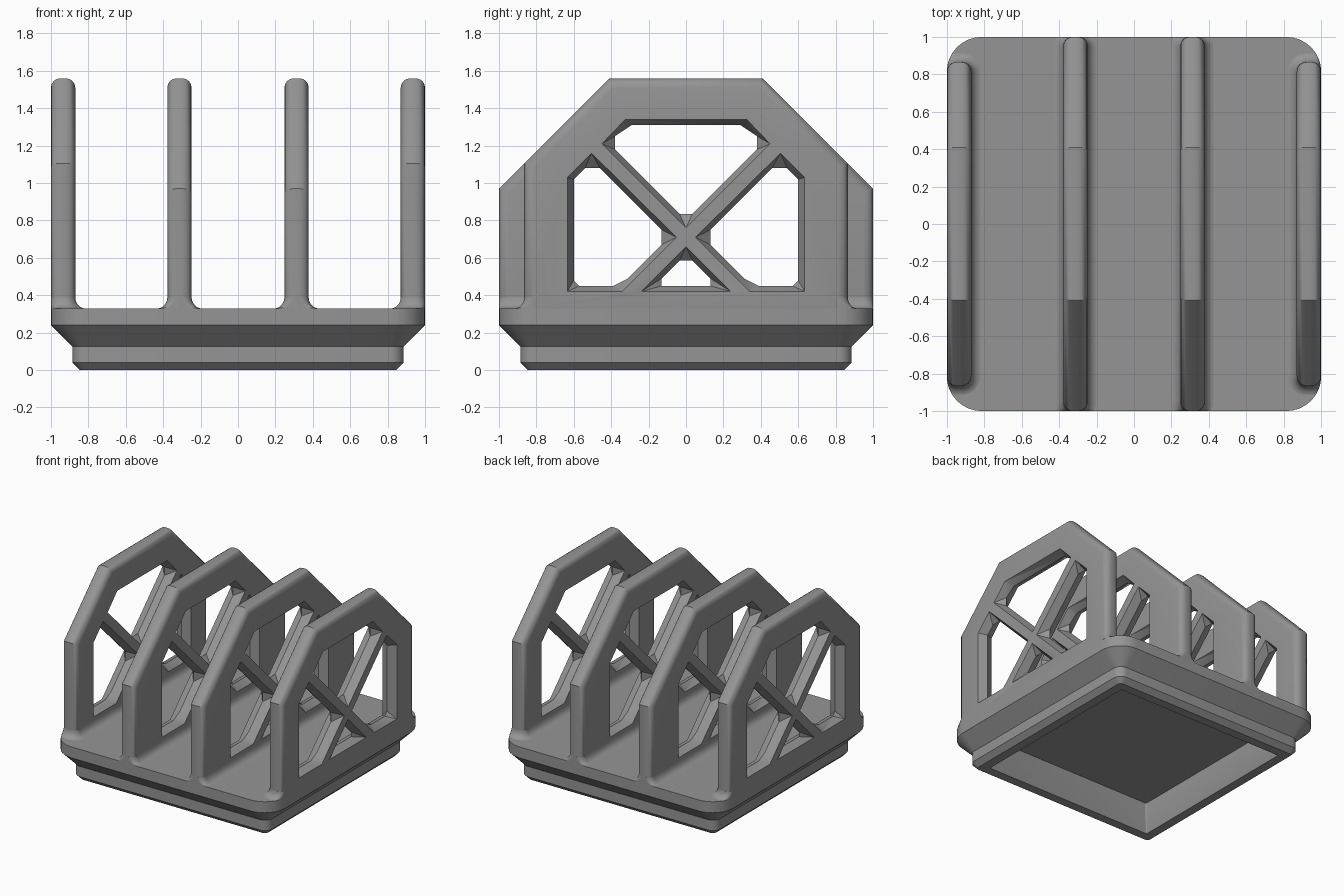
import bpy, bmesh, math
from mathutils import Vector

if "Cube" in bpy.data.objects:
    bpy.data.objects.remove(bpy.data.objects["Cube"])

grey = bpy.data.materials.new("grey plastic")
grey.diffuse_color = (0.3, 0.3, 0.3, 1)
grey.use_nodes = True
grey.node_tree.nodes["Principled BSDF"].inputs["Base Color"].default_value = grey.diffuse_color

TOP = 0.33      # upper face of the base plate
HALF_T = 0.065  # half thickness of a divider
PLATE_R = 0.185


def make_object(name, bm):
    bmesh.ops.recalc_face_normals(bm, faces=bm.faces[:])
    mesh = bpy.data.meshes.new(name)
    bm.to_mesh(mesh)
    bm.free()
    mesh.materials.append(grey)
    ob = bpy.data.objects.new(name, mesh)
    bpy.context.collection.objects.link(ob)
    return ob


def smooth(ob):
    bpy.ops.object.select_all(action='DESELECT')
    ob.select_set(True)
    bpy.context.view_layer.objects.active = ob
    bpy.ops.object.shade_smooth_by_angle(angle=math.radians(32))


def ring(hx, hy, r, z, cx=0.0, n=8):
    """Rounded rectangle at height z."""
    pts = []
    for q, (sx, sy) in enumerate(((1, 1), (-1, 1), (-1, -1), (1, -1))):
        for i in range(n + 1):
            a = (q + i / n) * math.pi / 2
            pts.append(Vector((cx + sx * (hx - r) + r * math.cos(a),
                               sy * (hy - r) + r * math.sin(a), z)))
    return pts


def loft(bm, rings):
    rows = [[bm.verts.new(p) for p in r] for r in rings]
    n = len(rows[0])
    for a, b in zip(rows, rows[1:]):
        for i in range(n):
            j = (i + 1) % n
            bm.faces.new((a[i], a[j], b[j], b[i]))
    bm.faces.new(rows[0])
    bm.faces.new(rows[-1])


def clamp_to_plate(p):
    """Keep a point inside the rounded outline of the plate."""
    x, y = max(-1, min(1, p.x)), max(-1, min(1, p.y))
    c = 1 - PLATE_R
    dx, dy = abs(x) - c, abs(y) - c
    if dx > 0 and dy > 0 and math.hypot(dx, dy) > PLATE_R:
        k = PLATE_R / math.hypot(dx, dy)
        x, y = math.copysign(c + dx * k, x), math.copysign(c + dy * k, y)
    return Vector((x, y, p.z))


# Base plate with stepped foot and a shallow hollow underneath
base_profile = [  # half width, corner radius, height
    (0.74, 0.01, 0.24), (0.74, 0.01, 0.12), (0.77, 0.01, 0.0),
    (0.845, 0.03, 0.0), (0.885, 0.07, 0.04), (0.885, 0.07, 0.125),
    (1.0, PLATE_R, 0.24), (1.0, PLATE_R, TOP)]
bm = bmesh.new()
loft(bm, [ring(h, h, r, z) for h, r, z in base_profile])
smooth(make_object("base_plate", bm))


# Window openings: wide mouth on the faces, narrower waist at mid thickness
def both(half):
    return half + [(-y, z) for y, z in half]


def flip(pts):
    return [(-y, z) for y, z in pts]


top_mouth = both([(0, 0.76), (0.45, 1.21), (0.325, 1.34)])
top_waist = both([(0.035, 0.835), (0.38, 1.18), (0.38, 1.25), (0.29, 1.31)])
low_mouth = [(0, 0.66), (0.24, 0.42), (-0.24, 0.42)]
low_waist = both([(0.035, 0.585), (0.13, 0.49), (0.13, 0.45)])
side_mouth = [(0.05, 0.71), (0.34, 0.42), (0.635, 0.42), (0.635, 1.03), (0.505, 1.16)]
side_waist = [(0.13, 0.75), (0.13, 0.67), (0.31, 0.49), (0.39, 0.45), (0.57, 0.45),
              (0.6, 0.48), (0.6, 1.02), (0.54, 1.08), (0.46, 1.08)]
windows = [(top_mouth, top_waist), (low_mouth, low_waist),
           (side_mouth, side_waist), (flip(side_mouth), flip(side_waist))]


def window_cutter(cx):
    bm = bmesh.new()
    for mouth, waist in windows:
        for s in (-1, 1):
            seen = set()
            verts = []
            for pts, x in ((mouth, s * (HALF_T + 0.001)), (waist, 0.0)):
                for y, z in pts:
                    if (x, abs(y) if y == 0 else y, z) not in seen:
                        seen.add((x, abs(y) if y == 0 else y, z))
                        verts.append(bm.verts.new((x, y, z)))
            bmesh.ops.convex_hull(bm, input=verts)
            # open the hull at the waist so both halves join
            inner = [f for f in bm.faces if all(abs(v.co.x) < 1e-6 for v in f.verts)]
            bmesh.ops.delete(bm, geom=inner, context='FACES_ONLY')
    bmesh.ops.remove_doubles(bm, verts=bm.verts[:], dist=1e-5)
    bmesh.ops.translate(bm, verts=bm.verts[:], vec=(cx, 0, 0))
    ob = make_object("window_cutter", bm)
    ob.hide_render = True
    return ob


def divider(name, cx, half_len):
    # Panel outline with 45 degree shoulders, extruded and rounded
    outline = [(half_len, 0.28), (half_len, 1.97 - half_len), (0.41, 1.56)]
    outline += [(-y, z) for y, z in reversed(outline)]
    bm = bmesh.new()
    sides = [[bm.verts.new((cx + s * HALF_T, y, z)) for y, z in outline] for s in (-1, 1)]
    n = len(outline)
    for i in range(n):
        j = (i + 1) % n
        bm.faces.new((sides[0][i], sides[0][j], sides[1][j], sides[1][i]))
    for s in sides:
        bm.faces.new(s)
    rim = [e for e in bm.edges if abs(e.verts[0].co.x - e.verts[1].co.x) < 1e-6]
    bmesh.ops.recalc_face_normals(bm, faces=bm.faces[:])
    bmesh.ops.bevel(bm, geom=rim, offset=0.05, segments=4, profile=0.5, affect='EDGES')
    panel = make_object(name, bm)

    # Cut the windows, leaving the crossed struts
    cutter = window_cutter(cx)
    mod = panel.modifiers.new("windows", 'BOOLEAN')
    mod.operation = 'DIFFERENCE'
    mod.solver = 'EXACT'
    mod.object = cutter
    bpy.context.view_layer.objects.active = panel
    bpy.ops.object.modifier_apply(modifier=mod.name)
    bpy.data.objects.remove(cutter)
    smooth(panel)

    # Concave fillet where the panel meets the plate
    bm = bmesh.new()
    r = 0.06
    rings = []
    for k in range(6):
        a = k / 5 * math.pi / 2
        off = r * (1 - math.sin(a))
        z = TOP - 0.002 + r * (1 - math.cos(a))
        pts = ring(HALF_T + off, half_len + off, 0.05 + off, z, cx)
        rings.append([clamp_to_plate(p) for p in pts])
    loft(bm, rings)
    smooth(make_object(name + "_fillet", bm))


# Four dividers, the outer pair shorter to clear the rounded corners
for side, s in (("left", -1), ("right", 1)):
    divider("outer_divider_" + side, s * 0.935, 0.865)
    divider("inner_divider_" + side, s * 0.313, 1.0)
